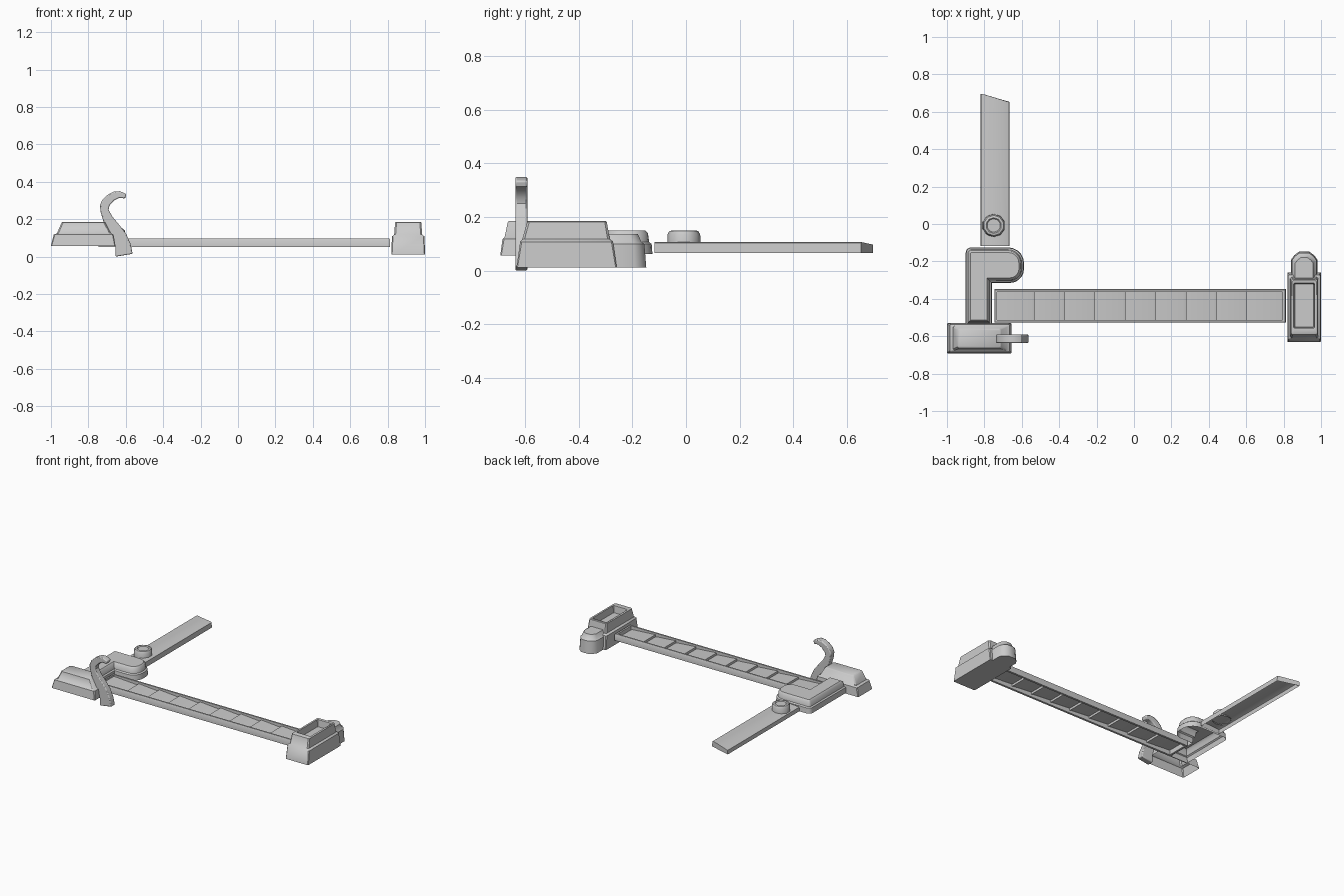
import bpy, bmesh, math
from mathutils import Vector

if "Cube" in bpy.data.objects:
    bpy.data.objects.remove(bpy.data.objects["Cube"])

def finish(name, bm, angle=40, bevel=0):
    bmesh.ops.recalc_face_normals(bm, faces=bm.faces)
    me = bpy.data.meshes.new(name)
    bm.to_mesh(me); bm.free()
    ob = bpy.data.objects.new(name, me)
    bpy.context.collection.objects.link(ob)
    if bevel:
        m = ob.modifiers.new("bevel", 'BEVEL')
        m.width, m.segments, m.limit_method = bevel, 2, 'ANGLE'
        m.angle_limit = math.radians(50)
    bpy.ops.object.select_all(action='DESELECT')
    ob.select_set(True)
    bpy.context.view_layer.objects.active = ob
    bpy.ops.object.shade_smooth_by_angle(angle=math.radians(angle))
    return ob

def loft(name, rings, bottom=True, top=True, closed=False):
    """Skin a stack of equal-length point rings."""
    bm = bmesh.new()
    vs = [[bm.verts.new(p) for p in r] for r in rings]
    n = len(vs[0])
    pairs = list(zip(vs, vs[1:])) + ([(vs[-1], vs[0])] if closed else [])
    for a, b in pairs:
        for i in range(n):
            j = (i + 1) % n
            bm.faces.new((a[i], a[j], b[j], b[i]))
    if bottom and not closed: bm.faces.new(vs[0][::-1])
    if top and not closed: bm.faces.new(vs[-1])
    return finish(name, bm)

def rect(x0, x1, y0, y1, z, c=0.0):
    """Rectangle ring with chamfered corners."""
    if not c:
        return [(x0, y0, z), (x1, y0, z), (x1, y1, z), (x0, y1, z)]
    return [(x0 + c, y0, z), (x1 - c, y0, z), (x1, y0 + c, z), (x1, y1 - c, z),
            (x1 - c, y1, z), (x0 + c, y1, z), (x0, y1 - c, z), (x0, y0 + c, z)]

def rounded(corners, seg=5):
    """Outline from (x, y, radius) right-angled corners."""
    out, n = [], len(corners)
    for i, (x, y, r) in enumerate(corners):
        p = Vector((x, y))
        if not r:
            out.append(p); continue
        a = (Vector(corners[i - 1][:2]) - p).normalized()
        b = (Vector(corners[(i + 1) % n][:2]) - p).normalized()
        c = p + (a + b) * r
        for k in range(seg + 1):
            t = k / seg * math.pi / 2
            out.append(c - b * r * math.cos(t) - a * r * math.sin(t))
    return out

def inset(pts, d, z):
    """Shrink a counter-clockwise outline by d and lift it to z."""
    res, n = [], len(pts)
    for i, p in enumerate(pts):
        e1 = (p - pts[i - 1]).normalized()
        e2 = (pts[(i + 1) % n] - p).normalized()
        n1, n2 = Vector((-e1.y, e1.x)), Vector((-e2.y, e2.x))
        q = p + (n1 + n2) * d / (1 + n1.dot(n2))
        res.append((q.x, q.y, z))
    return res

# rear blade: shallow cover, open underneath, slanted end
def blade_ring(i, zl, zr):
    return [(-0.82 + i, -0.118, zl), (-0.665 - i, -0.118, zr),
            (-0.665 - i, 0.653, zr), (-0.82 + i, 0.696, zl)]
loft("rear_blade", [blade_ring(0, .067, .067), blade_ring(.002, .095, .103),
                    blade_ring(.008, .098, .107)], bottom=False)

# round knob on the blade
def octagon(r, z):
    return [(-0.75 + r * math.cos((k + .5) * math.pi / 5),
             -0.008 + r * math.sin((k + .5) * math.pi / 5), z) for k in range(10)]
loft("knob", [octagon(.062, .095), octagon(.061, .135), octagon(.054, .148),
              octagon(.042, .151), octagon(.036, .145)], bottom=False)

# J-shaped housing
j = rounded([(-0.9, -0.54, 0), (-0.76, -0.54, 0), (-0.76, -0.315, 0),
             (-0.588, -0.315, .075), (-0.588, -0.125, .085), (-0.9, -0.125, .03)])
loft("curved_housing", [inset(j, d, z) for d, z in
     ((0, .062), (.003, .1), (.012, .107), (.017, .14), (.027, .15))], bottom=False)

# stepped left block, open underneath
loft("left_block", [rect(-1, -.655, -.692, -.53, .058, .004),
                    rect(-.985, -.665, -.684, -.536, .118, .006),
                    rect(-.968, -.68, -.676, -.544, .125, .008),
                    rect(-.943, -.71, -.664, -.558, .182, .008),
                    rect(-.937, -.716, -.658, -.563, .186, .008)], bottom=False)

# curved lever: front outline extruded along y
left = [(-.655, 0), (-.656, .05), (-.672, .09), (-.698, .14), (-.72, .19), (-.735, .24),
        (-.738, .275), (-.725, .305), (-.698, .33), (-.665, .347), (-.633, .35), (-.596, .335)]
right = [(-.603, .311), (-.635, .314), (-.663, .3), (-.687, .273), (-.692, .251),
         (-.672, .214), (-.635, .17), (-.598, .122), (-.575, .07), (-.563, .015)]
bm = bmesh.new()
prof = left + right
f = bm.faces.new([bm.verts.new((x, -0.636, z)) for x, z in prof])
ext = bmesh.ops.extrude_face_region(bm, geom=[f])
bmesh.ops.translate(bm, vec=(0, .045, 0), verts=[v for v in ext['geom'] if isinstance(v, bmesh.types.BMVert)])
finish("curved_lever", bm, bevel=.006)

# long rail frame
loft("rail_frame", [rect(-.747, .812, -.527, -.348, .052),
                    rect(-.747, .812, -.527, -.348, .093),
                    rect(-.743, .808, -.523, -.352, .098),
                    rect(-.733, .795, -.512, -.363, .098),
                    rect(-.733, .795, -.512, -.363, .052)], closed=True)

# row of slightly tilted slats inside the frame
cuts = [-.733] + [-.535 + .1625 * k for k in range(8)] + [.795]
bm = bmesh.new()
prev = None
for a, b in zip(cuts, cuts[1:]):
    row = []
    for x, z in ((a, .086), (b - .012, .074), (b, .07)):
        row.append([bm.verts.new((x, y, z)) for y in (-.514, -.361)])
    seq = ([prev] if prev else []) + row
    for p, q in zip(seq, seq[1:]):
        bm.faces.new((p[0], q[0], q[1], p[1]))
    prev = row[-1]
finish("rail_slats", bm, 30)

# right block with a recessed top
loft("right_block", [rect(.82, 1, -.632, -.258, .012, .004),
                     rect(.823, .997, -.618, -.272, .108, .006),
                     rect(.835, .985, -.61, -.284, .118, .008),
                     rect(.84, .98, -.592, -.295, .182, .008),
                     rect(.845, .975, -.586, -.3, .186, .008),
                     rect(.854, .966, -.556, -.316, .183, .004),
                     rect(.86, .96, -.55, -.322, .135, .004)])

# chamfered nose behind the right block
def nose_ring(x, yb, c, z):
    return [(.91 - x, -.3, z), (.91 + x, -.3, z), (.91 + x, yb - c, z), (.91 + x - c * .4, yb - c * .45, z),
            (.91 + x - c, yb, z), (.91 - x + c, yb, z), (.91 - x + c * .4, yb - c * .45, z), (.91 - x, yb - c, z)]
loft("right_nose", [nose_ring(.07, -.148, .042, .012), nose_ring(.066, -.155, .04, .1),
                    nose_ring(.058, -.166, .036, .108), nose_ring(.048, -.18, .03, .138)])
